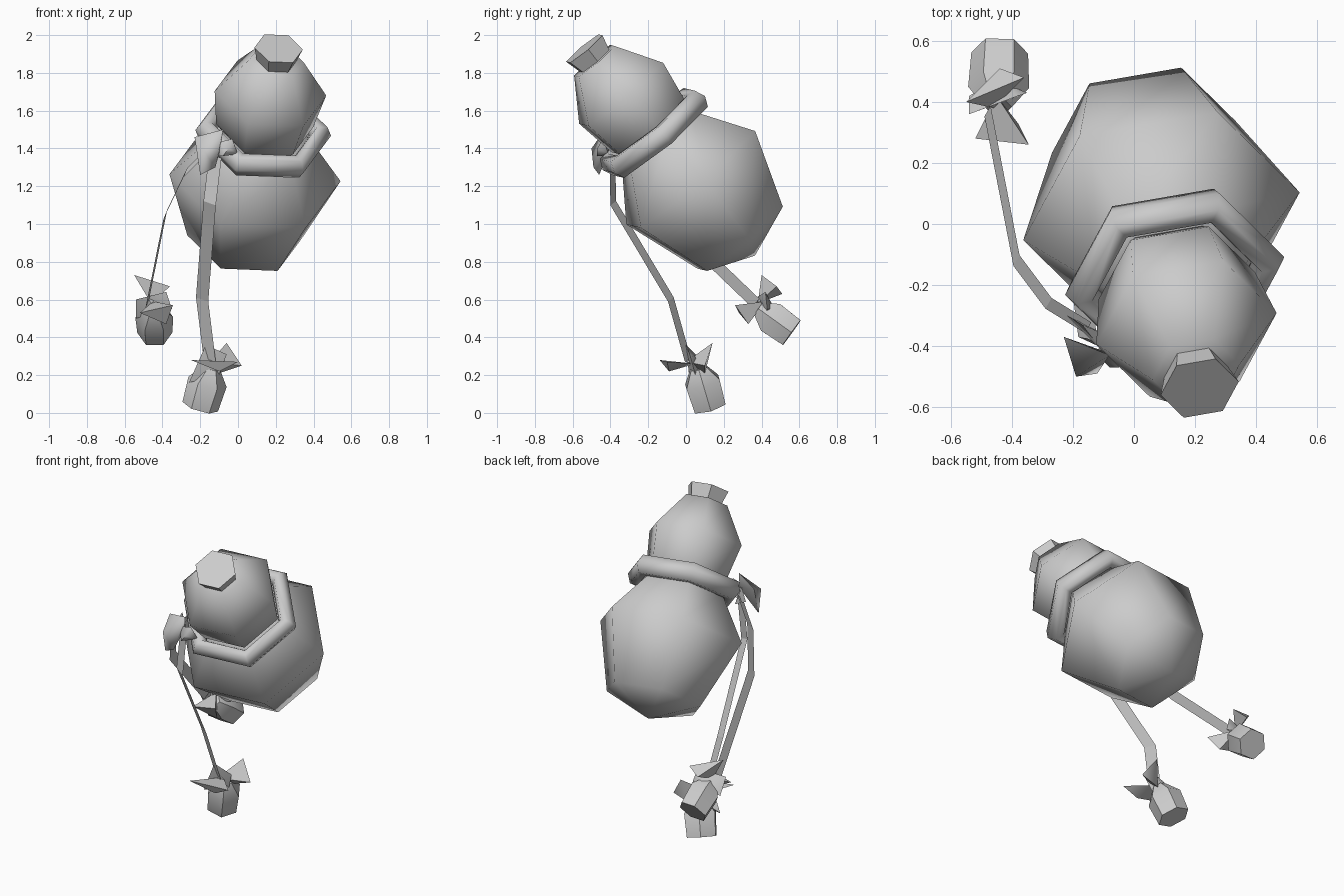
import bpy, bmesh, math
from mathutils import Vector as V

if "Cube" in bpy.data.objects:
    bpy.data.objects.remove(bpy.data.objects["Cube"])

# Tilted axis of the gourd, with its hexagon corner directions
D = V((.14, -.63, .765)).normalized()
E1 = V((.9, .15, -.03))
E1 = (E1 - D * E1.dot(D)).normalized()
E2 = D.cross(E1)
C = V((.09, .025, 1.245)) + D * .31


def finish(name, bm, smooth=True, angle=None):
    bmesh.ops.recalc_face_normals(bm, faces=bm.faces)
    me = bpy.data.meshes.new(name)
    bm.to_mesh(me)
    bm.free()
    ob = bpy.data.objects.new(name, me)
    bpy.context.collection.objects.link(ob)
    for p in me.polygons:
        p.use_smooth = smooth
    if angle:
        bpy.context.view_layer.objects.active = ob
        ob.select_set(True)
        bpy.ops.object.shade_smooth_by_angle(angle=math.radians(angle))
        ob.select_set(False)
    return ob


def lathe(name, profile, o=C, d=D, a=E1, b=E2, n=6, closed=False, angle=None):
    """Revolve (along-axis, radius) pairs; radius 0 makes a pole."""
    bm = bmesh.new()
    rings = []
    for t, r in profile:
        if r == 0:
            rings.append([bm.verts.new(o + d * t)])
        else:
            rings.append([bm.verts.new(o + d * t + (a * math.cos(k * math.tau / n)
                          + b * math.sin(k * math.tau / n)) * r) for k in range(n)])
    pairs = list(zip(rings, rings[1:]))
    if closed:
        pairs.append((rings[-1], rings[0]))
    for p, q in pairs:
        for k in range(n):
            j = (k + 1) % n
            f = [p[k], p[j], q[j], q[k]] if len(p) > 1 and len(q) > 1 else \
                ([p[0], q[j], q[k]] if len(p) == 1 else [p[k], p[j], q[0]])
            bm.faces.new(f)
    if not closed:
        for r in (rings[0], rings[-1]):
            if len(r) > 1:
                bm.faces.new(r)
    return finish(name, bm, angle=angle)


def ribbon(name, pts, w):
    """Flat cord following pts, as wide as vector w."""
    bm = bmesh.new()
    w = V(w) / 2
    rows = [(bm.verts.new(V(p) - w), bm.verts.new(V(p) + w)) for p in pts]
    for p, q in zip(rows, rows[1:]):
        bm.faces.new((p[0], p[1], q[1], q[0]))
    return finish(name, bm, False)


def bow(name, lobes):
    """Angular knot: one small convex piece per lobe."""
    bm = bmesh.new()
    for pts in lobes:
        vs = [bm.verts.new(p) for p in pts]
        bmesh.ops.convex_hull(bm, input=vs)
    return finish(name, bm, angle=70)


def tassel(name, top, bottom, r):
    top, bottom = V(top), V(bottom)
    d = bottom - top
    h = d.length
    d.normalize()
    a = (V((1, 0, 0)) - d * d.x).normalized()
    lathe(name, [(-.02, r * .45), (h * .3, r), (h, r * .93)],
          top, d, a, d.cross(a), angle=50)


# Gourd
lathe("gourd_body", [(-.85, 0), (-.725, .305), (-.31, .46), (-.03, .255), (.0, .22)])
lathe("gourd_head", [(.0, .22), (.05, .26), (.275, .30), (.5, .145)], angle=62)
lathe("gourd_stopper", [(.48, .10), (.585, .13)], angle=50)

# Cord tied around the waist
lathe("waist_cord", [(.065 * math.sin(k * math.tau / 6), .31 + .055 * math.cos(k * math.tau / 6))
                     for k in range(6)], closed=True)

# Knot at the waist
bow("waist_knot", [
    [(-.09, -.42, 1.41), (-.23, -.37, 1.46), (-.08, -.43, 1.50), (-.20, -.46, 1.26),
     (-.12, -.49, 1.30), (-.19, -.5, 1.40)],
    [(-.12, -.43, 1.43), (-.03, -.44, 1.45), (.0, -.41, 1.37), (-.08, -.47, 1.36),
     (-.11, -.38, 1.36), (-.05, -.47, 1.40)],
    [(-.17, -.33, 1.47), (-.10, -.36, 1.33), (-.22, -.30, 1.40), (-.10, -.42, 1.42)]])

# Hanging cords
ribbon("front_cord", [(-.12, -.39, 1.36), (-.15, -.385, 1.11), (-.19, -.08, .60), (-.15, .01, .28)],
       (.065, -.03, -.023))
ribbon("back_cord", [(-.15, -.34, 1.40), (-.28, -.26, 1.27), (-.385, -.12, 1.05), (-.48, .37, .58)],
       (.02, .035, .05))

# Bows above the tassels
bow("front_bow", [
    [(-.15, .0, .27), (-.06, .14, .37), (.02, .10, .25), (-.10, .10, .21)],
    [(-.14, .05, .26), (.0, -.10, .27), (-.10, -.09, .22), (-.25, -.14, .28)],
    [(-.17, .0, .36), (-.26, .02, .16), (-.10, .05, .20), (-.06, .02, .31), (-.15, .10, .26)]])
bow("back_bow", [
    [(-.46, .38, .58), (-.55, .40, .73), (-.36, .48, .67), (-.44, .51, .63)],
    [(-.45, .42, .59), (-.345, .26, .57), (-.52, .28, .53), (-.38, .33, .47)],
    [(-.54, .42, .50), (-.54, .36, .60), (-.35, .43, .55), (-.38, .42, .64), (-.45, .47, .55)]])

# Tassels
tassel("front_tassel", (-.145, .07, .22), (-.20, .125, .033), .105)
tassel("back_tassel", (-.445, .40, .54), (-.44, .56, .425), .10)
